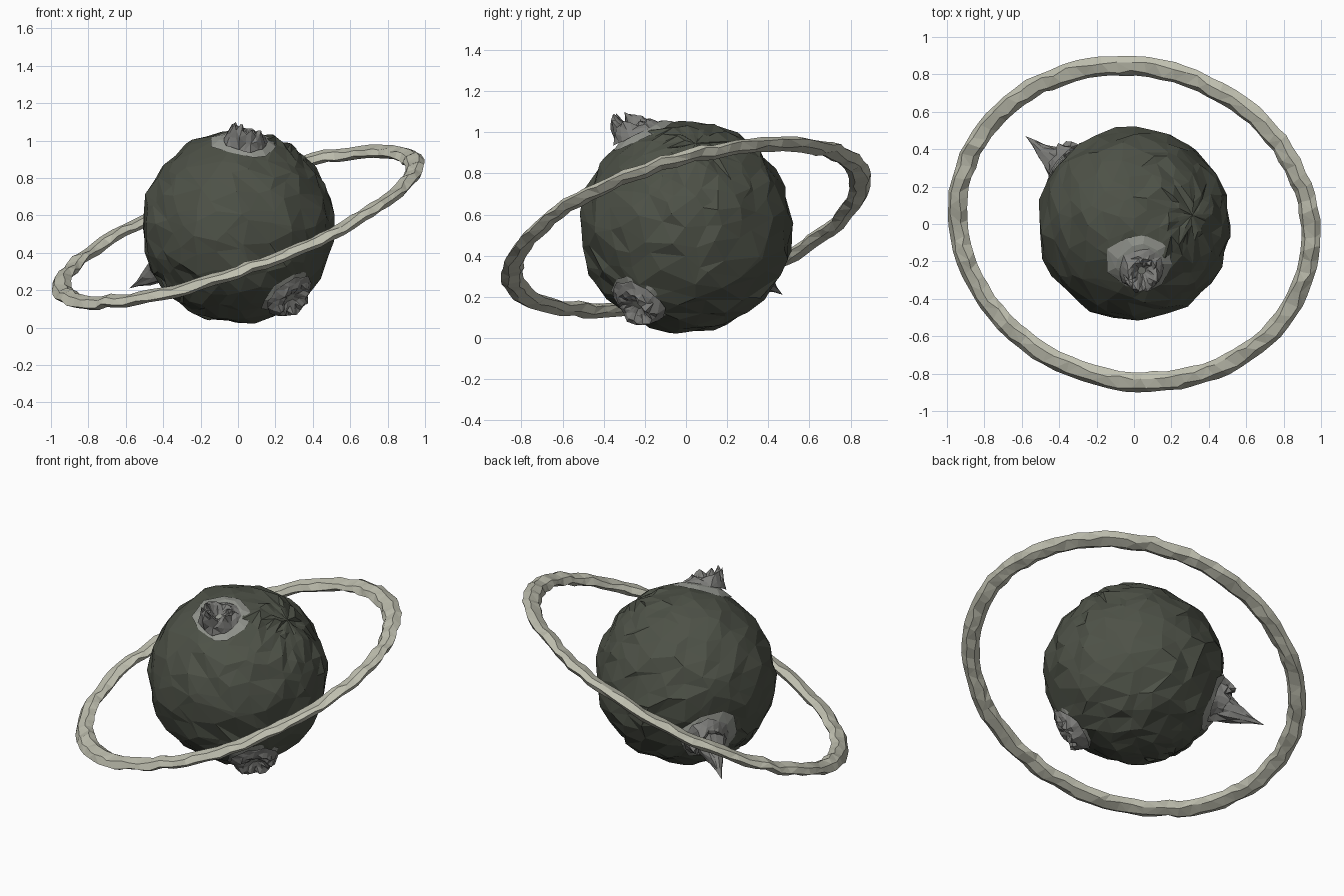
import bpy, bmesh, math, random
from mathutils import Vector

random.seed(7)
if "Cube" in bpy.data.objects:
    bpy.data.objects.remove(bpy.data.objects["Cube"])

CENTRE = Vector((0, 0, 0.54))
RADIUS = 0.515
jit = lambda a: random.uniform(-a, a)


def material(name, rgb):
    m = bpy.data.materials.new(name)
    m.use_nodes = True
    m.diffuse_color = (*rgb, 1)
    bsdf = next(n for n in m.node_tree.nodes if n.type == 'BSDF_PRINCIPLED')
    bsdf.inputs["Base Color"].default_value = (*rgb, 1)
    return m


DARK = material("dark olive rock", (0.075, 0.083, 0.063))
PALE = material("pale grey patch", (0.29, 0.30, 0.27))
GREY = material("grey spike rock", (0.21, 0.21, 0.20))
SAND = material("pale sand ring", (0.52, 0.52, 0.43))


def finish(bm, name, mat, location=CENTRE):
    """Triangulate, orient and link a faceted mesh."""
    bmesh.ops.triangulate(bm, faces=bm.faces[:])
    bmesh.ops.recalc_face_normals(bm, faces=bm.faces[:])
    me = bpy.data.meshes.new(name)
    bm.to_mesh(me)
    bm.free()
    me.materials.append(mat)
    ob = bpy.data.objects.new(name, me)
    ob.location = location
    bpy.context.collection.objects.link(ob)
    return ob


def frame(axis):
    """Unit axis and two unit tangents."""
    d = Vector(axis).normalized()
    u = Vector((0, 1, 0)).cross(d).normalized()
    return d, u, d.cross(u)


def bridge(bm, a, b):
    n = len(a)
    for i in range(n):
        j = (i + 1) % n
        bm.faces.new((a[i], a[j], b[j], b[i]))


# Planet: jittered latitude bands round a tilted axis, giving slanted strata
def planet():
    bm = bmesh.new()
    d, u, v = frame((0.65, 0.1, 0.85))
    bands, seg = 20, 24
    loops = []
    for k in range(1, bands):
        loop = []
        for i in range(seg):
            lat = math.pi * (k + jit(0.42)) / bands
            lon = math.tau * (i + k * 0.45 + jit(0.35)) / seg
            r = RADIUS + jit(0.014)
            loop.append(bm.verts.new(r * (d * math.cos(lat) + math.sin(lat)
                        * (u * math.cos(lon) + v * math.sin(lon)))))
        loops.append(loop)
    for a, b in zip(loops, loops[1:]):
        bridge(bm, a, b)
    for loop, s in ((loops[0], 1), (loops[-1], -1)):
        pole = bm.verts.new(d * RADIUS * s)
        for i in range(seg):
            bm.faces.new((loop[i - 1], loop[i], pole))
    finish(bm, "planet_body", DARK)


# Polar sheet lying on the planet, lifted along its axis by a height rule
def sheet(name, axis, radius, rings, seg, height, mat, rough):
    d, u, v = frame(axis)
    bm = bmesh.new()

    def point(r, t, h):
        base = (d + (u * math.cos(t) + v * math.sin(t)) * r / RADIUS).normalized()
        return bm.verts.new(base * RADIUS + d * h)

    loops = []
    for k in range(1, rings + 1):
        f = k / rings
        loop = []
        for i in range(seg):
            t = math.tau * (i + jit(0.25)) / seg
            r = radius * f * (1 + jit(rough))
            loop.append(point(r, t, height(f, t)))
        loops.append(loop)
    mid = point(0, 0, height(0, 0))
    for i in range(seg):
        bm.faces.new((mid, loops[0][i - 1], loops[0][i]))
    for a, b in zip(loops, loops[1:]):
        bridge(bm, a, b)
    finish(bm, name, mat)


def patch(name, axis, radius):
    sheet(name, axis, radius, 3, 9,
          lambda f, t: 0.016 if f < 0.9 else 0.004, PALE, 0.13)


# Jagged crown: hollow middle, spiky rim, one side taller
def crown(name, axis, radius, tall, facing):
    def height(f, t):
        rim = max(0, 1 - abs(f - 0.6) / 0.42)
        side = 0.65 + 0.35 * math.cos(t - facing)
        return 0.015 + tall * rim * side * random.uniform(0.45, 1.15)
    sheet(name, axis, radius, 6, 20, height, GREY, 0.07)


# Spire: tapering fluted horn ending in a point
def spire(name, axis, radius, tip):
    d, u, v = frame(axis)
    base = d * (RADIUS - 0.04)
    tip = Vector(tip) - CENTRE
    bm = bmesh.new()
    loops = []
    for f in (0, 0.2, 0.4, 0.6, 0.8):
        loop = []
        for i in range(11):
            t = math.tau * (i + jit(0.2)) / 11
            r = radius * (1 - f) ** 1.25 * (1 + jit(0.15))
            loop.append(bm.verts.new(base.lerp(tip, f) + r *
                        (u * math.cos(t) + v * math.sin(t))))
        loops.append(loop)
    for a, b in zip(loops, loops[1:]):
        bridge(bm, a, b)
    top = bm.verts.new(tip)
    for i in range(11):
        bm.faces.new((loops[-1][i - 1], loops[-1][i], top))
    bm.faces.new(loops[0])
    finish(bm, name, GREY)


# Ring: tilted oval band with a rough flattened section
def ring():
    bm = bmesh.new()
    seg, sides = 84, 6
    normal = Vector((-0.36, -0.29, 1)).normalized()
    loops = []
    for i in range(seg):
        t = math.tau * i / seg
        x = 0.942 * math.cos(t) - 0.07 * math.sin(t)
        y = 0.845 * math.sin(t)
        c = Vector((x, y, 0.36 * x + 0.29 * y))
        out = c.normalized()
        along = normal.cross(out)
        c += normal * jit(0.009) + out * jit(0.005)
        loop = []
        for k in range(sides):
            a = math.tau * (k + jit(0.2)) / sides
            loop.append(bm.verts.new(c + out * 0.055 * math.cos(a)
                        + normal * 0.031 * math.sin(a)
                        + along * (jit(0.016) + 0.02 * math.cos(a))))
        loops.append(loop)
    for i in range(seg):
        bridge(bm, loops[i - 1], loops[i])
    finish(bm, "planet_ring", SAND)


planet()
ring()
patch("top_patch", (0.03, -0.21, 0.47), 0.185)
crown("top_crown", (0.04, -0.24, 0.45), 0.125, 0.15, 4.2)
patch("lower_patch", (0.25, -0.22, -0.35), 0.16)
crown("lower_crown", (0.26, -0.22, -0.35), 0.15, 0.09, 1.0)
patch("back_patch", (-0.37, 0.30, -0.18), 0.19)
crown("back_crown", (-0.35, 0.31, -0.17), 0.14, 0.09, 1.5)
spire("back_spire", (-0.36, 0.29, -0.2), 0.125, (-0.58, 0.47, 0.21))
